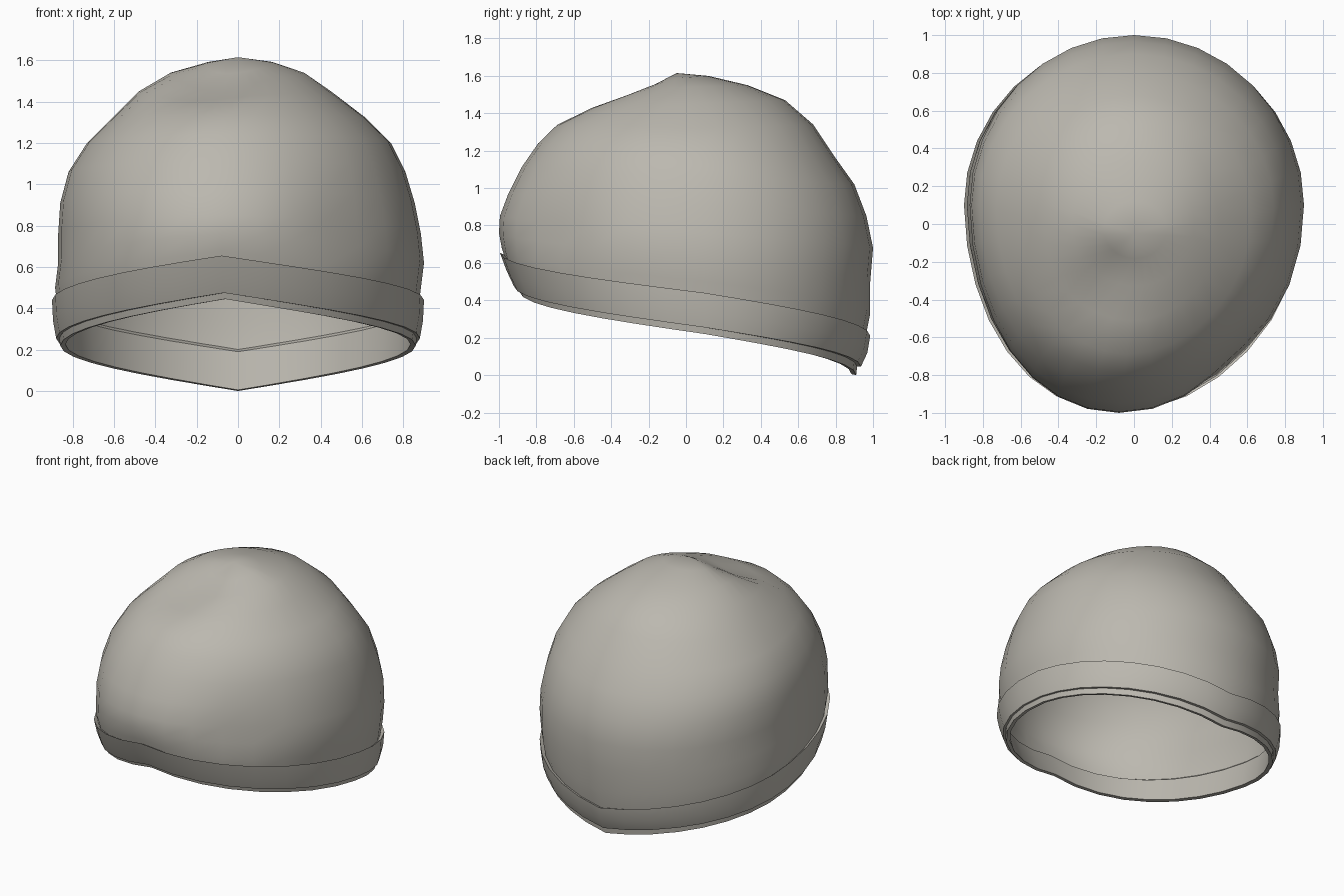
import bpy
import bmesh
import math
from mathutils import Vector

SEGMENTS = 32

default = bpy.data.objects.get("Cube")
if default:
    bpy.data.objects.remove(default, do_unlink=True)


def make_material(name, colour):
    mat = bpy.data.materials.new(name)
    mat.use_nodes = True
    mat.diffuse_color = colour
    mat.node_tree.nodes["Principled BSDF"].inputs["Base Color"].default_value = colour
    return mat


def ring_points(front, back, left, right, z_front, z_side, z_back, centre, smooth):
    """Egg-shaped loop; its height runs from front to side to back."""
    points = []
    for i in range(SEGMENTS):
        angle = math.tau * i / SEGMENTS
        forward, across = math.cos(angle), math.sin(angle)
        reach = (centre - front) if forward > 0 else (back - centre)
        y = centre - forward * reach
        x = across * (left if across > 0 else right)
        # the fold meets in a soft point at front and back; higher loops are rounder
        pointed = math.asin(min(1, abs(forward))) / (math.pi / 2)
        blend = pointed + (abs(forward) - pointed) * smooth
        z = z_side + ((z_front if forward > 0 else z_back) - z_side) * blend
        x -= 0.08 * max(0, -y) ** 2      # the front leans to one side
        points.append(Vector((x, y, z)))
    return points


def press(point, place, radius, push):
    """Soft dent in the cloth."""
    distance = (point - Vector(place)).length
    return point + Vector(push) * math.exp(-(distance / radius) ** 2)


def loft(name, rings, mat, sharp_angle, apex=None, closed=False):
    bm = bmesh.new()
    loops = [[bm.verts.new(p) for p in ring] for ring in rings]
    pairs = list(zip(loops, loops[1:]))
    if closed:
        pairs.append((loops[-1], loops[0]))
    for low, high in pairs:
        for i in range(SEGMENTS):
            j = (i + 1) % SEGMENTS
            bm.faces.new((low[i], low[j], high[j], high[i]))
    if apex:
        tip = bm.verts.new(apex)
        top = loops[-1]
        for i in range(SEGMENTS):
            bm.faces.new((top[i], top[(i + 1) % SEGMENTS], tip))
    bmesh.ops.recalc_face_normals(bm, faces=bm.faces)
    mesh = bpy.data.meshes.new(name)
    bm.to_mesh(mesh)
    bm.free()
    mesh.materials.append(mat)
    obj = bpy.data.objects.new(name, mesh)
    bpy.context.collection.objects.link(obj)
    bpy.ops.object.select_all(action="DESELECT")
    obj.select_set(True)
    bpy.context.view_layer.objects.active = obj
    bpy.ops.object.shade_smooth_by_angle(angle=math.radians(sharp_angle))
    return obj


cloth = make_material("warm grey cloth", (0.5, 0.48, 0.43, 1))

# Crown: front, back, left, right, heights at front, side and back, centre
crown_rows = [
    (-.96, .95, .87, .87, .6, .38, .15, .1),
    (-.985, .985, .885, .885, .68, .5, .33, .1),
    (-1, .985, .9, .87, .76, .62, .5, .1),
    (-.995, 1, .885, .87, .85, .76, .68, .1),
    (-.95, .965, .855, .86, .97, .91, .85, .1),
    (-.88, .9, .81, .82, 1.11, 1.06, 1.02, .1),
    (-.79, .8, .74, .73, 1.24, 1.2, 1.16, .08),
    (-.69, .68, .62, .61, 1.34, 1.32, 1.34, .05),
    (-.52, .53, .45, .48, 1.44, 1.45, 1.47, 0),
    (-.34, .33, .32, .33, 1.51, 1.54, 1.55, 0),
    (-.19, .12, .17, .16, 1.56, 1.59, 1.6, -.03),
]
crown_rings = []
for level, row in enumerate(crown_rows):
    ring = ring_points(*row, smooth=min(1, max(0, level - 1) / 3))
    if level > 1:
        ring = [press(p, (-.15, -.35, 1.5), .22, (0, .02, -.06)) for p in ring]
        ring = [press(p, (.5, -.72, .75), .25, (-.02, .03, 0)) for p in ring]
    crown_rings.append(ring)
loft("crown", crown_rings, cloth, 60, apex=(0, -.05, 1.615))

# Turned-up band: front, back, half width, heights at front, side and back
band_rows = [
    (-.995, .985, .9, .655, .44, .21),
    (-.96, .97, .895, .56, .34, .12),
    (-.92, .935, .88, .475, .255, .045),
    (-.9, .915, .865, .475, .255, .045),
    (-.89, .91, .86, .445, .22, 0),
    (-.865, .885, .835, .445, .225, .005),
    (-.93, .93, .855, .62, .4, .19),
]
band_rings = [
    ring_points(front, back, half, half, *heights, centre=.1, smooth=0)
    for front, back, half, *heights in band_rows
]
loft("folded_band", band_rings, cloth, 35, closed=True)
